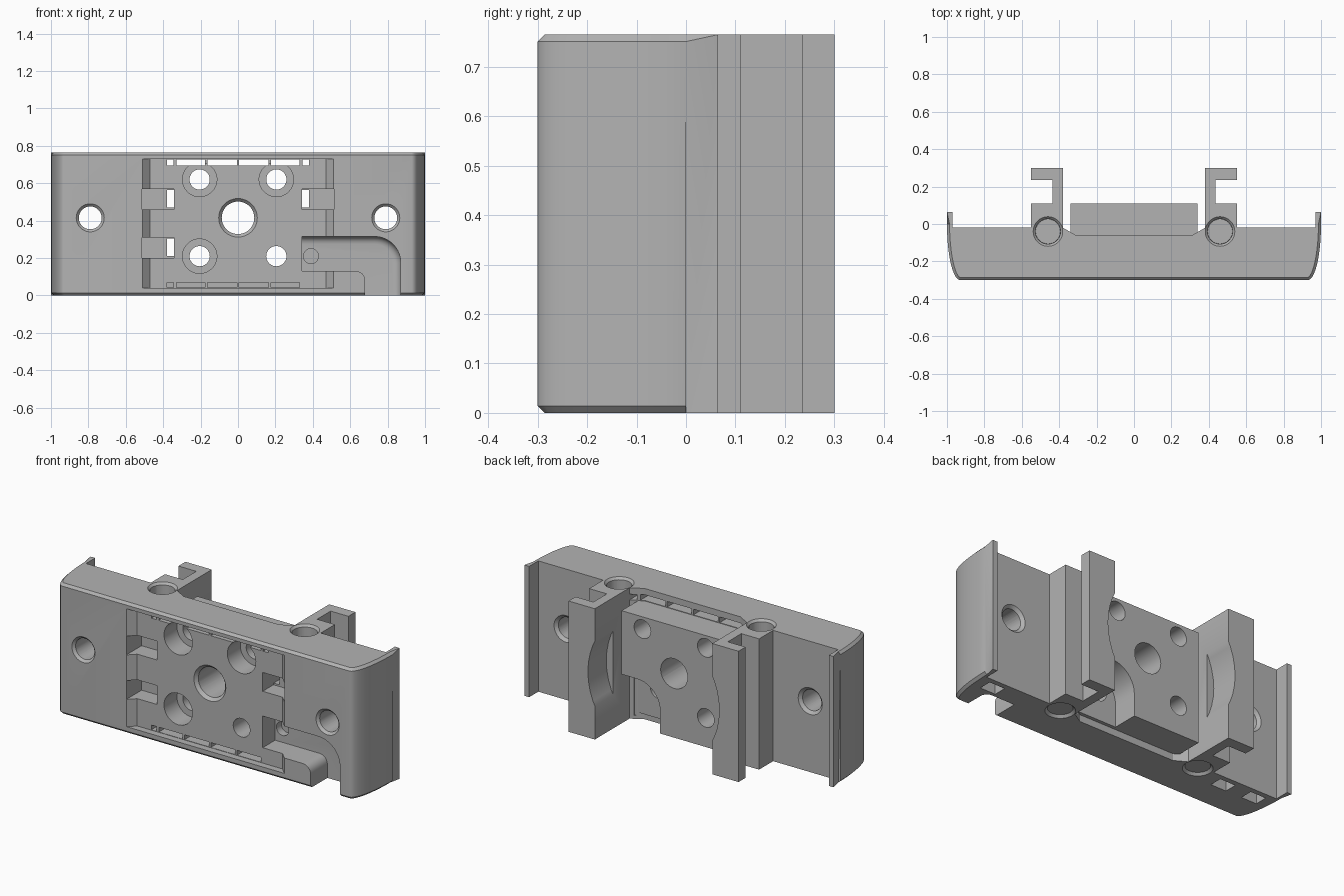
import bpy, bmesh
from math import sin, cos, pi
from mathutils import Matrix

cube = bpy.data.objects.get("Cube")
if cube:
    bpy.data.objects.remove(cube)

HEIGHT = 0.765
grey = bpy.data.materials.new("plain grey")
grey.use_nodes = True
grey.diffuse_color = (0.45, 0.45, 0.45, 1)
grey.node_tree.nodes["Principled BSDF"].inputs["Base Color"].default_value = grey.diffuse_color


def to_object(name, bm):
    bmesh.ops.recalc_face_normals(bm, faces=bm.faces)
    mesh = bpy.data.meshes.new(name)
    bm.to_mesh(mesh)
    bm.free()
    obj = bpy.data.objects.new(name, mesh)
    bpy.context.collection.objects.link(obj)
    mesh.materials.append(grey)
    return obj


def prism(points, start, end, axis="z"):
    """Extrude an outline along z (points are x, y) or y (points are x, z)."""
    bm = bmesh.new()
    place = (lambda a, b, h: (a, b, h)) if axis == "z" else (lambda a, b, h: (a, h, b))
    low = [bm.verts.new(place(a, b, start)) for a, b in points]
    high = [bm.verts.new(place(a, b, end)) for a, b in points]
    bm.faces.new(low)
    bm.faces.new(high)
    for i in range(len(points)):
        j = (i + 1) % len(points)
        bm.faces.new((low[i], low[j], high[j], high[i]))
    bmesh.ops.recalc_face_normals(bm, faces=bm.faces)
    return bm


def box(x0, x1, y0, y1, z0, z1):
    return prism([(x0, y0), (x1, y0), (x1, y1), (x0, y1)], z0, z1)


def rod(x, z, radius, y0, y1, end_radius=None):
    """Round cutter running front to back."""
    bm = bmesh.new()
    bmesh.ops.create_cone(bm, cap_ends=True, segments=48, radius1=radius,
                          radius2=radius if end_radius is None else end_radius, depth=y1 - y0)
    bmesh.ops.transform(bm, matrix=Matrix.Translation((x, (y0 + y1) / 2, z))
                        @ Matrix.Rotation(-pi / 2, 4, "X"), verts=bm.verts)
    return bm


def upright(x, y, r1, r2, z0, z1):
    """Round cutter running bottom to top."""
    bm = bmesh.new()
    bmesh.ops.create_cone(bm, cap_ends=True, segments=48, radius1=r1, radius2=r2, depth=z1 - z0)
    bmesh.ops.translate(bm, vec=(x, y, (z0 + z1) / 2), verts=bm.verts)
    return bm


def arc(cx, cz, r, steps=10):
    """Quarter turn from straight up to straight right."""
    return [(cx + r * sin(pi / 2 * i / steps), cz + r * cos(pi / 2 * i / steps))
            for i in range(steps + 1)]


# Body with curved sides, rear lips and hooked rails, in one plan outline
side = [(0.93 + 0.07 * sin(pi / 2 * i / 10), -0.3 + 0.3 * (1 - cos(pi / 2 * i / 10)))
        for i in range(11)]
half = side + [(1, 0.065), (0.97, 0.065), (0.97, -0.02), (0.55, -0.02), (0.55, 0.11),
               (0.435, 0.11), (0.435, 0.235), (0.55, 0.235), (0.55, 0.3), (0.38, 0.3),
               (0.38, -0.02), (0.31, -0.06)]
bm = prism(half + [(-x, y) for x, y in reversed(half)], 0, HEIGHT)
rim = [e for e in bm.edges if abs(e.verts[0].co.z - e.verts[1].co.z) < 0.001
       and all(v.co.y < 0.001 and abs(v.co.x) > 0.92 and (abs(v.co.x) > 0.975 or v.co.y < -0.1)
               for v in e.verts)]
bmesh.ops.bevel(bm, geom=rim, offset=0.014, segments=1, affect="EDGES")
body = to_object("mount_body", bm)

cutters = []


def combine(bm, operation="DIFFERENCE"):
    tool = to_object("cutter", bm)
    tool.hide_render = True
    cutters.append(tool)
    mod = body.modifiers.new("cut", "BOOLEAN")
    mod.operation, mod.solver, mod.object = operation, "EXACT", tool


# Rear centre block
combine(box(-0.34, 0.34, -0.08, 0.11, 0.04, 0.692), "UNION")

# Shallow front pocket with sloping sides
combine(prism([(-0.52, -0.31), (0.52, -0.31), (0.47, -0.26), (-0.47, -0.26)], 0.04, 0.73))

# Slots along the top and bottom of the pocket, parted by ribs
for a, b in [(-0.379, -0.345), (-0.33, -0.176), (-0.164, -0.006),
             (0.006, 0.164), (0.176, 0.33), (0.345, 0.379)]:
    combine(box(a, b, -0.4, 0.01, 0.695, 0.728))
    if b < 0.34:
        combine(box(a, b, -0.4, -0.2, 0.042, 0.07))

# Side notches opening into the gap beside the block
for s in (-1, 1):
    for z0, z1 in [(0.46, 0.57), (0.2, 0.31)]:
        if s > 0 and z0 < 0.3:
            continue
        xs = sorted((s * 0.342, s * 0.512))
        combine(box(xs[0], xs[1], -0.4, -0.16, z0, z1))
        xs = sorted((s * 0.343, s * 0.379))
        combine(box(xs[0], xs[1], -0.3, 0.01, max(z0, z1 - 0.1), z1 - 0.005))

# Cable channel sweeping down to the bottom edge around a rounded island
channel = ([(0.342, 0.315)] + arc(0.73, 0.175, 0.14) + [(0.87, -0.05), (0.68, -0.05)]
           + list(reversed(arc(0.63, 0.08, 0.05, 6))) + [(0.342, 0.13)])
bm = prism(channel, -0.4, -0.145, "y")
floor = [e for e in bm.edges if all(v.co.y > -0.2 and (v.co.z > 0.3 or v.co.x > 0.7)
                                    for v in e.verts)]
bmesh.ops.bevel(bm, geom=floor, offset=0.04, segments=5, profile=0.5, affect="EDGES")
combine(bm)
combine(rod(0.39, 0.21, 0.04, -0.3, -0.1))

# Rounded cable recess in the back of the block
recess = [(0.36, 0.02), (0.36, 0.32)] + [(-x, z) for x, z in arc(-0.24, 0.17, 0.15)] + [(0.09, 0.02)]
combine(prism(recess, -0.04, 0.2, "y"))

# Centre bore, screw holes and counterbores
combine(rod(0, 0.415, 0.087, -0.4, 0.2))
combine(rod(0, 0.415, 0.105, -0.262, -0.24, 0.085))
for x, z in [(-0.205, 0.62), (0.205, 0.62), (-0.205, 0.21), (0.205, 0.21)]:
    combine(rod(x, z, 0.054, -0.4, 0.2))
    if x < 0 or z > 0.4:
        combine(rod(x, z, 0.092, -0.4, -0.14))

# Countersunk holes through the wings, and upright bores beside the rails
for s in (-1, 1):
    combine(rod(s * 0.79, 0.415, 0.061, -0.4, 0.1))
    combine(rod(s * 0.79, 0.415, 0.077, -0.302, -0.285, 0.06))
    combine(rod(s * 0.79, 0.415, 0.06, -0.037, -0.018, 0.08))
    combine(upright(s * 0.46, -0.04, 0.067, 0.067, -0.1, 0.9))
    combine(upright(s * 0.46, -0.04, 0.066, 0.08, HEIGHT - 0.014, HEIGHT + 0.001))
    combine(upright(s * 0.46, -0.04, 0.08, 0.066, -0.001, 0.014))

# Round clearance shaved from the inner rail edges
combine(rod(0, 0.385, 0.425, 0.13, 0.4))

# Small blind sockets underneath
for x in (-0.874, -0.67, 0.874):
    combine(box(x - 0.05, x + 0.05, -0.125, -0.05, -0.1, 0.06))

# Apply the cuts, drop the cutters and shade
graph = bpy.context.evaluated_depsgraph_get()
result = bpy.data.meshes.new_from_object(body.evaluated_get(graph))
body.modifiers.clear()
body.data = result
for tool in cutters:
    bpy.data.objects.remove(tool)
result.materials.clear()
result.materials.append(grey)
for face in result.polygons:
    face.material_index = 0
bpy.ops.object.select_all(action="DESELECT")
body.select_set(True)
bpy.context.view_layer.objects.active = body
bpy.ops.object.shade_smooth_by_angle(angle=0.5)
